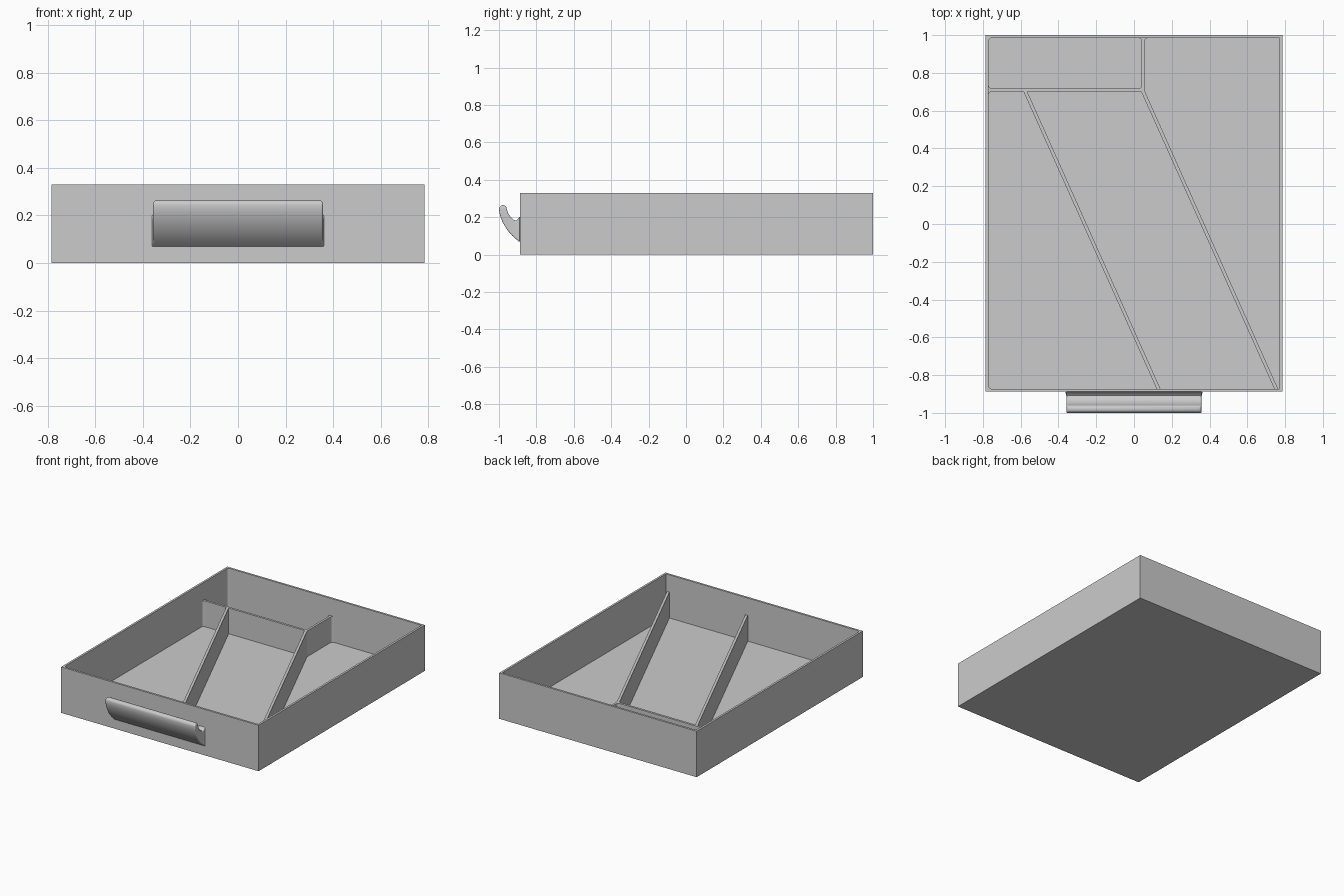
import bpy, bmesh
from math import sin, cos, pi, radians

cube = bpy.data.objects.get("Cube")
if cube:
    bpy.data.objects.remove(cube)

grey = bpy.data.materials.new("plain_grey")
grey.use_nodes = True
colour = (0.6, 0.6, 0.6, 1)
grey.diffuse_color = colour
grey.node_tree.nodes["Principled BSDF"].inputs["Base Color"].default_value = colour

HALF_X, FRONT, BACK, RIM = 0.785, -0.888, 1.0, 0.33
WALL, FLOOR, LOW = 0.015, 0.02, 0.205      # LOW is the top of the dividers
IN_X, IN_FRONT, IN_BACK = HALF_X - WALL, FRONT + WALL, BACK - WALL


def finish(name, bm):
    bmesh.ops.recalc_face_normals(bm, faces=bm.faces)
    mesh = bpy.data.meshes.new(name)
    bm.to_mesh(mesh)
    bm.free()
    mesh.materials.append(grey)
    obj = bpy.data.objects.new(name, mesh)
    bpy.context.collection.objects.link(obj)
    return obj


def prism(name, outline, z0, z1):
    """Upright solid with the given plan outline."""
    bm = bmesh.new()
    face = bm.faces.new([bm.verts.new((x, y, z0)) for x, y in outline])
    top = bmesh.ops.extrude_face_region(bm, geom=[face])["geom"]
    for v in top:
        if isinstance(v, bmesh.types.BMVert):
            v.co.z = z1
    return finish(name, bm)


def fillet(name, x, y, sx, sy, top, r=0.018):
    """Rounds an inner corner at x, y that opens towards sx, sy."""
    arc = [(x + sx * r * (1 - sin(a)), y + sy * r * (1 - cos(a)))
           for a in [i * pi / 12 for i in range(7)]]
    prism(name, [(x, y)] + arc, FLOOR, top)


# Tray: a box with its top inset and pushed down to the floor
bm = bmesh.new()
bmesh.ops.create_cube(bm, size=1)
for v in bm.verts:
    v.co = (v.co.x * 2 * HALF_X, FRONT if v.co.y < 0 else BACK, RIM if v.co.z > 0 else 0)
top = max(bm.faces, key=lambda f: f.calc_center_median().z)
bmesh.ops.inset_region(bm, faces=[top], thickness=WALL, use_even_offset=True)
well = bmesh.ops.extrude_discrete_faces(bm, faces=[top])["faces"][0]
for v in well.verts:
    v.co.z = FLOOR
finish("tray", bm)

# Dividers: one across, one to the back wall, two slanted to the front wall
prism("cross_divider", [(-IN_X, 0.701), (0.057, 0.701), (0.057, 0.717), (-IN_X, 0.717)],
      FLOOR, LOW)
prism("back_divider", [(0.041, 0.717), (0.057, 0.717), (0.057, IN_BACK), (0.041, IN_BACK)],
      FLOOR, LOW)
for side, x in (("right", -0.585), ("left", 0.038)):
    slant = 0.705
    prism(side + "_slanted_divider",
          [(x, 0.701), (x + slant, IN_FRONT), (x + slant + 0.02, IN_FRONT), (x + 0.02, 0.701)],
          FLOOR, LOW)

# Rounded inner corners
fillet("back_right_fillet", -IN_X, IN_BACK, 1, -1, RIM)
fillet("front_right_fillet", -IN_X, IN_FRONT, 1, 1, RIM)
fillet("cross_front_fillet", -IN_X, 0.701, 1, -1, LOW)
fillet("cross_back_fillet", -IN_X, 0.717, 1, 1, LOW)
fillet("inner_corner_fillet", 0.041, 0.717, -1, 1, LOW)
fillet("back_divider_right_fillet", 0.041, IN_BACK, -1, -1, LOW)
fillet("back_divider_left_fillet", 0.057, IN_BACK, 1, -1, LOW)

# Handle: stations from the lip to the wall, each (outer y, z, inner y, z, half width)
R, CY, CZ, W = 0.021, -0.979, 0.244, 0.357
stations = []
for t, inset in ((10, 0.012), (35, 0.006), (62, 0.001), (90, 0)):
    dy, dz = R * sin(radians(t)), R * cos(radians(t))
    stations.append((CY - dy, CZ + dz, CY + dy, CZ + dz, W - inset))
stations += [(-0.995, 0.212, -0.951, 0.222, W), (-0.980, 0.172, -0.937, 0.200, W),
             (-0.956, 0.132, -0.922, 0.186, W), (-0.928, 0.100, -0.909, 0.183, W),
             (-0.905, 0.080, -0.899, 0.190, W + 0.002),
             (FRONT, 0.066, FRONT, 0.206, W + 0.007)]
bm = bmesh.new()
rings = []
for oy, oz, iy, iz, w in stations:
    rings.append([bm.verts.new(p) for p in
                  ((-w, oy, oz), (w, oy, oz), (w, iy, iz), (-w, iy, iz))])
for a, b in zip(rings, rings[1:]):
    for i in range(4):
        j = (i + 1) % 4
        bm.faces.new((a[i], a[j], b[j], b[i]))
bm.faces.new(rings[0])
bm.faces.new(rings[-1])
handle = finish("handle", bm)
soften = handle.modifiers.new("soft_ends", "BEVEL")
soften.width = 0.006
soften.segments = 3
soften.limit_method = "ANGLE"
soften.angle_limit = radians(60)
for o in bpy.context.selected_objects:
    o.select_set(False)
handle.select_set(True)
bpy.context.view_layer.objects.active = handle
bpy.ops.object.shade_smooth_by_angle(angle=radians(40))
